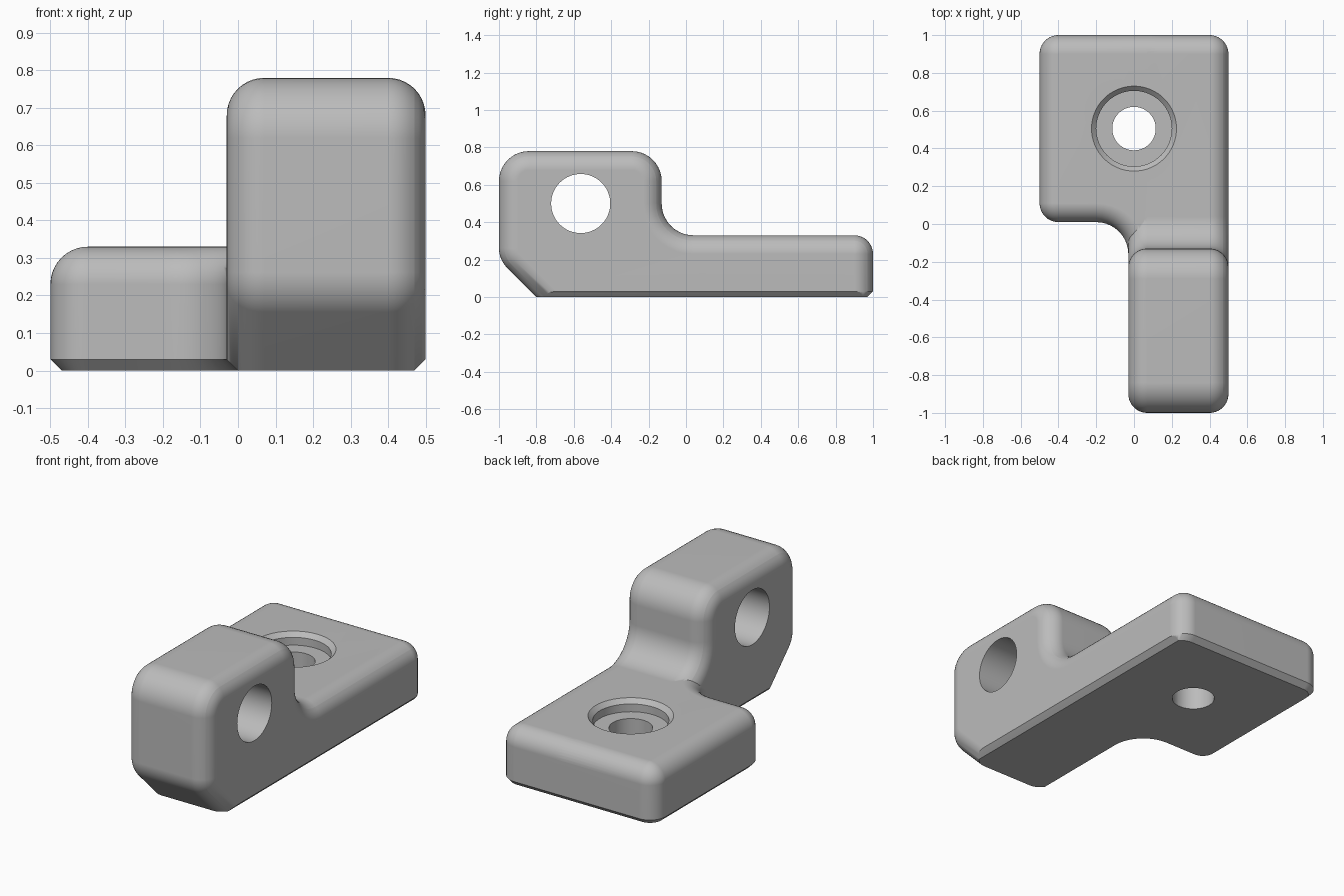
import bpy, bmesh
from math import sin, cos, pi, radians, sqrt

if "Cube" in bpy.data.objects:
    bpy.data.objects.remove(bpy.data.objects["Cube"])

ROUND = 0.1      # radius of the rounded outer edges
CHAMFER = 0.03   # small bevel around the underside
STEPS = 10

grey = bpy.data.materials.new("satin_grey")
grey.use_nodes = True
grey.diffuse_color = (0.5, 0.5, 0.5, 1)
grey.node_tree.nodes["Principled BSDF"].inputs["Base Color"].default_value = (0.5, 0.5, 0.5, 1)


def arc(cx, cy, r, start, end, hollow=False):
    """Arc points, each with its outward normal: (x, y, nx, ny)."""
    s = -1 if hollow else 1
    pts = []
    for i in range(STEPS + 1):
        a = radians(start + (end - start) * i / STEPS)
        pts.append((cx + r * cos(a), cy + r * sin(a), s * cos(a), s * sin(a)))
    return pts


def inset(profile, f):
    return [(x - nx * f, y - ny * f) for x, y, nx, ny in profile]


def loft(name, loops):
    """Skin a stack of equal-length loops and cap both ends."""
    bm = bmesh.new()
    rings = [[bm.verts.new(p) for p in loop] for loop in loops]
    n = len(rings[0])
    for a, b in zip(rings, rings[1:]):
        for i in range(n):
            j = (i + 1) % n
            bm.faces.new((a[i], a[j], b[j], b[i]))
    bm.faces.new(rings[0])
    bm.faces.new(rings[-1])
    bmesh.ops.remove_doubles(bm, verts=bm.verts, dist=1e-4)
    bmesh.ops.recalc_face_normals(bm, faces=bm.faces)
    mesh = bpy.data.meshes.new(name)
    bm.to_mesh(mesh)
    bm.free()
    mesh.materials.append(grey)
    obj = bpy.data.objects.new(name, mesh)
    bpy.context.collection.objects.link(obj)
    return obj


def combine(target, tool, operation):
    mod = target.modifiers.new(operation.lower(), 'BOOLEAN')
    mod.operation, mod.solver, mod.object = operation, 'EXACT', tool
    bpy.context.view_layer.objects.active = target
    bpy.ops.object.modifier_apply(modifier=mod.name)
    bpy.data.objects.remove(tool)


# Edge rounding: (distance from the end, inset) pairs, from the end inwards
fillet = [(ROUND * (1 - sin(a)), ROUND * (1 - cos(a)))
          for a in (pi / 2 * (1 - i / STEPS) for i in range(STEPS + 1))]

# Stepped bar: side profile (y, z) lofted across x
LEFT, RIGHT = -0.03, 0.5
side = (arc(0.9, 0.23, ROUND, 0, 90)
        + arc(0.04, 0.5, 0.17, 270, 180, True)
        + arc(-0.29, 0.62, 0.16, 0, 90)
        + arc(-0.84, 0.62, 0.16, 90, 180)
        + arc(-0.85, 0.262, 0.15, 180, 225))


def bar_loop(x, d, f):
    zb = max(0, CHAMFER - d)
    under = [(-0.8 + sqrt(2) * f - zb, zb), (1 - f - CHAMFER + zb, zb), (1 - f, CHAMFER)]
    return [(x, y, z) for y, z in inset(side, f) + under]


f_ch = ROUND - sqrt(ROUND ** 2 - (ROUND - CHAMFER) ** 2)
ends = sorted(fillet + [(CHAMFER, f_ch)])
body = loft("bracket_body",
            [bar_loop(LEFT + d, d, f) for d, f in ends]
            + [bar_loop(RIGHT - d, d, f) for d, f in reversed(ends)])

# Base plate: plan profile (x, y) lofted upwards, its right part inside the bar
plan = (arc(0.15, 0.9, ROUND, 0, 90)
        + arc(-0.4, 0.9, ROUND, 90, 180)
        + arc(-0.4, 0.11, ROUND, 180, 270)
        + arc(-0.2, -0.16, 0.17, 90, 0, True)
        + arc(LEFT + ROUND, -0.3, ROUND, 180, 270)
        + arc(0.15, -0.3, ROUND, 270, 360))
levels = [(0, CHAMFER), (CHAMFER, 0)] + [(0.33 - d, f) for d, f in reversed(fillet)]
plate = loft("base_plate", [[(x, y, z) for x, y in inset(plan, f)] for z, f in levels])
combine(body, plate, 'UNION')


# Holes: stacked circles, upright or lying along x
def ring(r, n=64):
    return [(r * cos(2 * pi * i / n), r * sin(2 * pi * i / n)) for i in range(n)]


bolt = [(-0.1, 0.115), (0.26, 0.115), (0.26, 0.2), (0.305, 0.2), (0.33, 0.225), (0.36, 0.255)]
bolt_hole = loft("bolt_hole", [[(x, 0.505 + y, z) for x, y in ring(r)] for z, r in bolt])
combine(body, bolt_hole, 'DIFFERENCE')

cross_hole = loft("cross_hole", [[(x, -0.563 + y, 0.5 + z) for y, z in ring(0.158)]
                                 for x in (-0.2, 0.7)])
combine(body, cross_hole, 'DIFFERENCE')

# Smooth rounds with crisp chamfers and hole rims
body.data.materials.clear()
body.data.materials.append(grey)
for p in body.data.polygons:
    p.material_index = 0
bpy.ops.object.select_all(action='DESELECT')
body.select_set(True)
bpy.context.view_layer.objects.active = body
bpy.ops.object.shade_smooth_by_angle(angle=radians(32))
normals = body.modifiers.new("even_shading", 'WEIGHTED_NORMAL')
normals.keep_sharp = True
